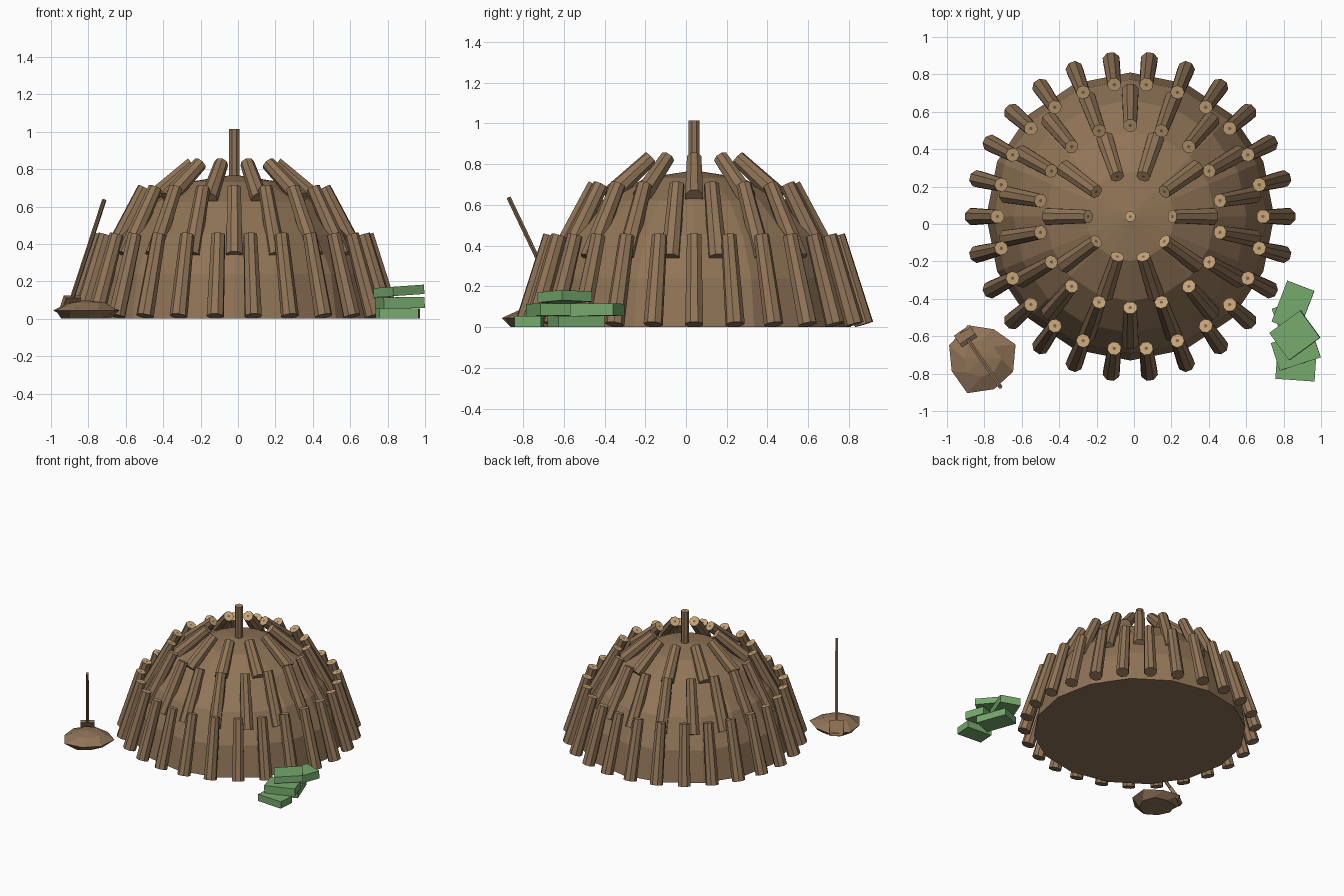
import bpy, bmesh, math
from mathutils import Vector, Matrix

cube = bpy.data.objects.get("Cube")
if cube:
    bpy.data.objects.remove(cube)

CENTRE = Vector((-0.02, 0.04, 0))


def material(name, rgb):
    m = bpy.data.materials.new(name)
    m.diffuse_color = (*rgb, 1)
    m.use_nodes = True
    m.node_tree.nodes["Principled BSDF"].inputs["Base Color"].default_value = (*rgb, 1)
    return m


bark = material("bark brown", (0.28, 0.175, 0.095))
cut_wood = material("cut wood tan", (0.56, 0.37, 0.19))
pith = material("pith brown", (0.2, 0.12, 0.06))
green = material("brick green", (0.18, 0.4, 0.15))


def finish(bm, name, *mats):
    bmesh.ops.recalc_face_normals(bm, faces=bm.faces)
    mesh = bpy.data.meshes.new(name)
    bm.to_mesh(mesh)
    bm.free()
    for m in mats:
        mesh.materials.append(m)
    ob = bpy.data.objects.new(name, mesh)
    bpy.context.collection.objects.link(ob)
    return ob


def log(bm, base, top, r_base, r_top, sides=8):
    """Tapered log with a pale cut top and a small dark heart."""
    axis = (top - base).normalized()
    side = axis.cross(Vector((0, 0, 1)))
    side = side.normalized() if side.length > 0.01 else Vector((1, 0, 0))
    out = side.cross(axis)
    rings = []
    for c, r in ((base, r_base), (top, r_top), (top, r_top * 0.25)):
        ring = []
        for i in range(sides):
            a = math.tau * (i + 0.5) / sides
            ring.append(bm.verts.new(c + r * (side * math.cos(a) + out * math.sin(a))))
        rings.append(ring)
    bm.faces.new(rings[0])
    bm.faces.new(rings[2]).material_index = 2
    for k in range(2):
        for i in range(sides):
            j = (i + 1) % sides
            f = bm.faces.new((rings[k][i], rings[k][j], rings[k + 1][j], rings[k + 1][i]))
            f.material_index = k


def lathe(name, profile, sides, centre, mat, wobble=0.0):
    """Closed solid of revolution; the profile runs from base to tip."""
    bm = bmesh.new()
    rings = []
    for k, (r, z) in enumerate(profile):
        ring = []
        for i in range(sides):
            a = math.tau * (i + 0.5 * wobble * k) / sides
            rr = r * (1 + wobble * 0.08 * math.sin(3 * a + k))
            ring.append(bm.verts.new(centre + Vector((rr * math.cos(a), rr * math.sin(a), z))))
        rings.append(ring)
    tip = bm.verts.new(centre + Vector((0, 0, profile[-1][1])))
    bm.faces.new(rings[0])
    for low, high in zip(rings, rings[1:-1] + [None]):
        for i in range(sides):
            j = (i + 1) % sides
            if high:
                bm.faces.new((low[i], low[j], high[j], high[i]))
            else:
                bm.faces.new((low[i], low[j], tip))
    bmesh.ops.delete(bm, geom=rings[-1], context='VERTS')
    return finish(bm, name, mat)


def box(name, size, matrix, mat):
    bm = bmesh.new()
    bmesh.ops.create_cube(bm, size=1, matrix=matrix @ Matrix.Diagonal((*size, 1)))
    return finish(bm, name, mat)


# Earth dome
steps = 5
dome = [(0.77 * math.cos(math.pi / 2 * k / steps), 0.77 * math.sin(math.pi / 2 * k / steps))
        for k in range(steps + 1)]
lathe("dome", dome, 16, CENTRE, bark)

# Three rings of leaning logs: count, start angle, base (r, z), top (r, z)
rings = {
    "lower_logs": (26, 0, (0.84, 0.014), (0.71, 0.45)),
    "middle_logs": (18, 90, (0.67, 0.34), (0.487, 0.70)),
    "upper_logs": (10, 0, (0.44, 0.64), (0.225, 0.83)),
}
for name, (count, start, (r0, z0), (r1, z1)) in rings.items():
    bm = bmesh.new()
    for i in range(count):
        a = math.radians(start) + math.tau * i / count
        d = Vector((math.cos(a), math.sin(a), 0))
        up = Vector((0, 0, 1))
        log(bm, CENTRE + d * r0 + up * z0, CENTRE + d * r1 + up * z1, 0.048, 0.038)
    finish(bm, name, bark, cut_wood, pith)

# Centre post
bm = bmesh.new()
log(bm, CENTRE + Vector((0, 0, 0.7)), CENTRE + Vector((0, 0, 1.015)), 0.029, 0.029)
finish(bm, "centre_post", bark, cut_wood, pith)

# Dirt mound beside the dome
lathe("dirt_mound", [(0.13, 0), (0.185, 0.045), (0.1, 0.085), (0, 0.1)], 8,
      Vector((-0.815, -0.72, 0)), bark, wobble=1)

# Shovel stuck in the mound
grip, neck = Vector((-0.715, -0.87, 0.635)), Vector((-0.89, -0.615, 0.1))
axis = (grip - neck).normalized()
bm = bmesh.new()
log(bm, neck, grip, 0.012, 0.012, 6)
finish(bm, "shovel_handle", bark, bark, bark)
across = axis.cross(Vector((0, 0, 1))).normalized()
turn = Matrix((across, axis.cross(across), axis)).transposed().to_4x4()
box("shovel_blade", (0.1, 0.025, 0.11),
    Matrix.Translation(neck - axis * 0.035) @ turn, bark)

# Stack of green bricks: centre, size, turn, tilt
bricks = [
    ((0.865, -0.77, 0.028), (0.21, 0.13, 0.054), -4, 0),
    ((0.85, -0.54, 0.028), (0.24, 0.155, 0.054), 110, 0),
    ((0.865, -0.675, 0.085), (0.23, 0.155, 0.06), 18, 1),
    ((0.85, -0.44, 0.085), (0.235, 0.155, 0.06), 69, 1),
    ((0.86, -0.595, 0.148), (0.205, 0.18, 0.05), 36, 4),
]
for i, (pos, size, turn_deg, tilt) in enumerate(bricks):
    m = (Matrix.Translation(pos) @ Matrix.Rotation(math.radians(-tilt), 4, 'Y')
         @ Matrix.Rotation(math.radians(turn_deg), 4, 'Z'))
    box(f"green_brick_{i + 1}", size, m, green)
